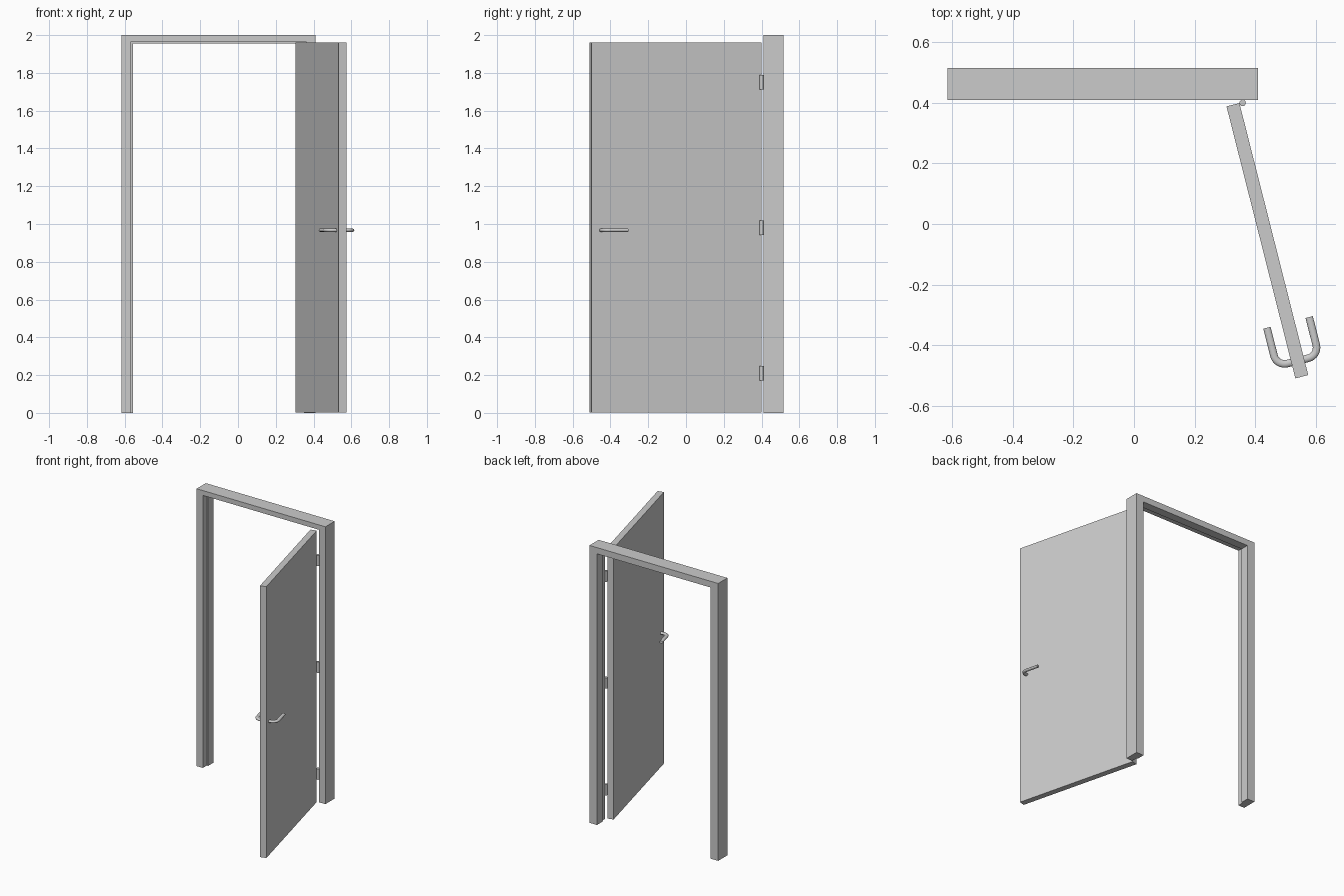
import bpy, bmesh, math
from mathutils import Matrix, Vector

if "Cube" in bpy.data.objects:
    bpy.data.objects.remove(bpy.data.objects["Cube"])

HALF_T, LENGTH = 0.022, 0.927
# Door-local axes: x runs along the leaf from its hinge edge, y across its thickness
SWING = Matrix.Translation((0.327, 0.394, 0)) @ Matrix.Rotation(math.radians(-75.8), 4, 'Z')


def mesh_object(name, bm):
    bmesh.ops.recalc_face_normals(bm, faces=bm.faces)
    me = bpy.data.meshes.new(name)
    bm.to_mesh(me)
    bm.free()
    ob = bpy.data.objects.new(name, me)
    bpy.context.collection.objects.link(ob)
    return ob


def smooth(ob):
    bpy.ops.object.select_all(action='DESELECT')
    ob.select_set(True)
    bpy.context.view_layer.objects.active = ob
    bpy.ops.object.shade_smooth_by_angle(angle=math.radians(40))


def door_frame():
    # Rebated section: side inset, head inset, depth; swept up, across and down
    section = [(0, 0, 0.41), (0, 0, 0.515), (0.06, 0.045, 0.515),
               (0.06, 0.045, 0.454), (0.05, 0.035, 0.454), (0.05, 0.035, 0.41)]
    xl, xr, top = -0.617, 0.41, 2.0
    bm = bmesh.new()
    rings = [[bm.verts.new((xl + a if left else xr - a, y, top - b if up else 0))
              for a, b, y in section]
             for left, up in ((1, 0), (1, 1), (0, 1), (0, 0))]
    n = len(section)
    for r, s in zip(rings, rings[1:]):
        for i in range(n):
            j = (i + 1) % n
            bm.faces.new((r[i], r[j], s[j], s[i]))
    bm.faces.new(rings[0])
    bm.faces.new(rings[-1])
    mesh_object("door_frame", bm)


def door_leaf():
    bm = bmesh.new()
    bmesh.ops.create_cube(bm, size=1)
    z0, z1 = 0.003, 1.96
    bmesh.ops.scale(bm, vec=(LENGTH, 2 * HALF_T, z1 - z0), verts=bm.verts)
    bmesh.ops.translate(bm, vec=(LENGTH / 2, 0, (z0 + z1) / 2), verts=bm.verts)
    mesh_object("door_leaf", bm).matrix_world = SWING


def hinge(name, z):
    bpy.ops.mesh.primitive_cylinder_add(vertices=24, radius=0.0105, depth=0.078,
                                        location=(0.359, 0.4, z))
    bpy.context.object.name = name
    smooth(bpy.context.object)


def lever_handle(name, side):
    # Oval tube: out of the leaf, round a bend, then back along it
    base, reach, r, tube, squash = 0.873, 0.072, 0.036, 0.0125, 0.75
    path = [Vector((base, 0.015 * side, 0))]
    for k in range(9):
        a = math.radians(90 * k / 8)
        path.append(Vector((base - r + r * math.cos(a),
                            side * (reach - r + r * math.sin(a)), 0)))
    path.append(Vector((0.742, side * reach, 0)))
    bm, rings, n = bmesh.new(), [], 20
    for i, p in enumerate(path):
        t = (path[min(i + 1, len(path) - 1)] - path[max(i - 1, 0)]).normalized()
        across = Vector((-t.y, t.x, 0))
        rings.append([bm.verts.new(p + across * tube * math.cos(2 * math.pi * k / n)
                                   + Vector((0, 0, squash * tube * math.sin(2 * math.pi * k / n))))
                      for k in range(n)])
    for q, s in zip(rings, rings[1:]):
        for i in range(n):
            j = (i + 1) % n
            bm.faces.new((q[i], q[j], s[j], s[i]))
    bm.faces.new(rings[0])
    bm.faces.new(rings[-1])
    ob = mesh_object(name, bm)
    ob.matrix_world = SWING @ Matrix.Translation((0, 0, 0.967))
    smooth(ob)


door_frame()
door_leaf()
for name, z in (("lower", 0.21), ("middle", 0.98), ("upper", 1.75)):
    hinge(name + "_hinge", z)
lever_handle("outer_handle", 1)
lever_handle("inner_handle", -1)
